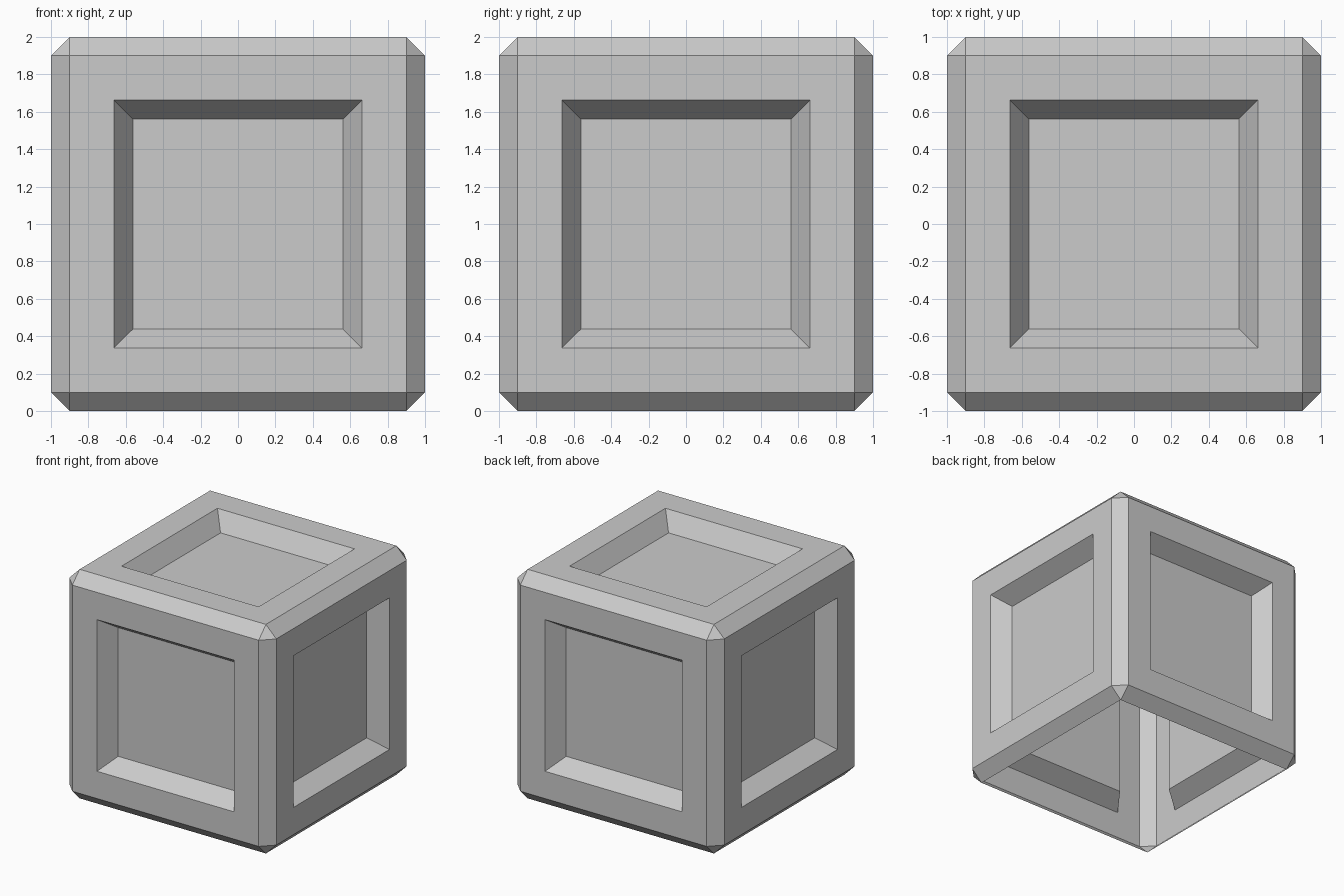
import bpy, bmesh
from mathutils import Matrix

if "Cube" in bpy.data.objects:
    bpy.data.objects.remove(bpy.data.objects["Cube"])

RIM = 0.238      # flat frame width around each panel
SLOPE = 0.10     # width of the sloping recess wall
DEPTH = 0.15     # recess depth
CHAMFER = 0.10

bm = bmesh.new()
# crate body with chamfered edges
bmesh.ops.create_cube(bm, size=2, matrix=Matrix.Translation((0, 0, 1)))
bmesh.ops.bevel(bm, geom=bm.edges[:], offset=CHAMFER, offset_type='OFFSET',
                segments=1, profile=0.5, affect='EDGES')
bm.normal_update()

# open underside: the bottom face is missing and the shell is hollow
bottom = [f for f in bm.faces if f.normal.z < -0.99]
bmesh.ops.delete(bm, geom=bottom, context='FACES_ONLY')

# recessed panels on the top and four sides
panels = [f for f in bm.faces if max(abs(c) for c in f.normal) > 0.99]
bmesh.ops.inset_individual(bm, faces=panels, thickness=RIM, depth=0, use_even_offset=True)
bm.normal_update()
bmesh.ops.inset_individual(bm, faces=panels, thickness=SLOPE, depth=-DEPTH, use_even_offset=True)
bm.normal_update()

mesh = bpy.data.meshes.new("panelled_crate")
bm.to_mesh(mesh)
bm.free()
crate = bpy.data.objects.new("panelled_crate", mesh)
bpy.context.collection.objects.link(crate)
